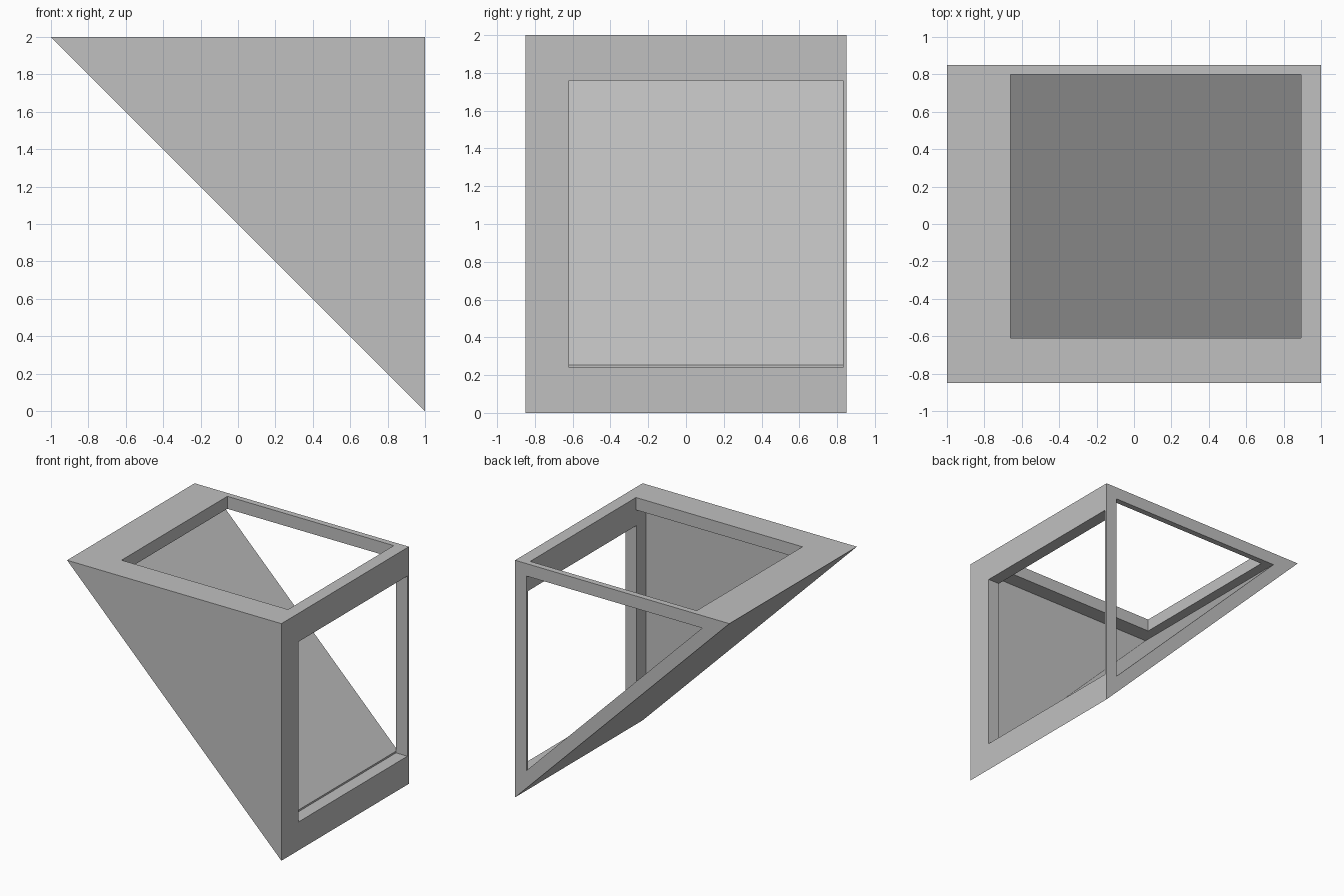
import bpy
import bmesh

# Remove the default cube
default = bpy.data.objects.get("Cube")
if default:
    bpy.data.objects.remove(default, do_unlink=True)

HALF = 1.0        # half width of the triangular side
DEPTH = 0.85      # half depth
WALL = 0.105      # wall thickness
INNER_X = HALF - WALL
INNER_Z = 2 - WALL
SLOPE = WALL * 2 ** 0.5   # slanted wall measured along x or z

grey = bpy.data.materials.new("plain_grey")
grey.use_nodes = True
colour = (0.53, 0.53, 0.53, 1)
grey.diffuse_color = colour
grey.node_tree.nodes["Principled BSDF"].inputs["Base Color"].default_value = colour


def prism(name, profile, y0, y1):
    """Extrude an x-z profile from y0 to y1."""
    bm = bmesh.new()
    face = bm.faces.new([bm.verts.new((x, y0, z)) for x, z in profile])
    out = bmesh.ops.extrude_face_region(bm, geom=[face])
    moved = [v for v in out["geom"] if isinstance(v, bmesh.types.BMVert)]
    bmesh.ops.translate(bm, verts=moved, vec=(0, y1 - y0, 0))
    bmesh.ops.recalc_face_normals(bm, faces=bm.faces)
    mesh = bpy.data.meshes.new(name)
    bm.to_mesh(mesh)
    bm.free()
    mesh.materials.append(grey)
    obj = bpy.data.objects.new(name, mesh)
    bpy.context.collection.objects.link(obj)
    return obj


def box(name, x0, x1, y0, y1, z0, z1):
    return prism(name, [(x0, z0), (x1, z0), (x1, z1), (x0, z1)], y0, y1)


# Triangular shell: slanted underside, flat top, upright side
shell = prism("wedge_shell", [(-HALF, 2), (HALF, 0), (HALF, 2)], -DEPTH, DEPTH)

# Hollow interior, open at the back, plus the top and side openings
line = 1 + SLOPE  # inner slanted plane is x + z = line
cutters = [
    prism("interior_cutter",
          [(line - INNER_Z, INNER_Z), (INNER_X, line - INNER_X), (INNER_X, INNER_Z)],
          -DEPTH + WALL, DEPTH + 0.2),
    box("top_opening_cutter", -0.66, INNER_X - 0.001, -0.61, 0.80, INNER_Z - 0.001, 2.2),
    box("side_opening_cutter", INNER_X - 0.001, 1.2, -0.62, 0.83, 0.24, 1.76),
]
for cutter in cutters:
    mod = shell.modifiers.new(cutter.name, "BOOLEAN")
    mod.operation = "DIFFERENCE"
    mod.solver = "EXACT"
    mod.object = cutter

# Apply the cuts and discard the cutters
bpy.context.view_layer.update()
evaluated = shell.evaluated_get(bpy.context.evaluated_depsgraph_get())
cut_mesh = bpy.data.meshes.new_from_object(evaluated)
shell.modifiers.clear()
shell.data = cut_mesh
for cutter in cutters:
    bpy.data.objects.remove(cutter, do_unlink=True)
